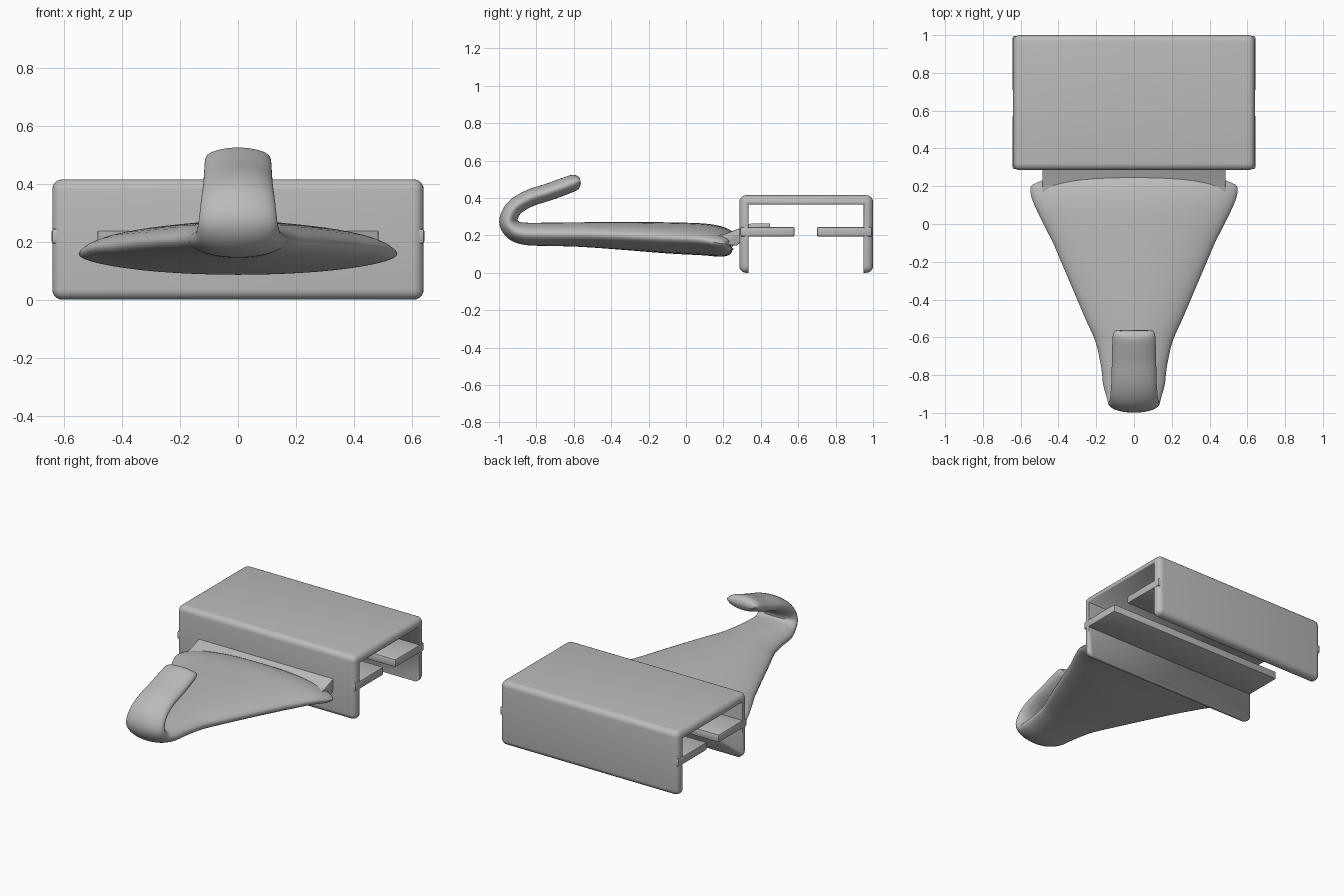
import bpy, bmesh, math
from mathutils import Vector

if "Cube" in bpy.data.objects:
    bpy.data.objects.remove(bpy.data.objects["Cube"])

grey = bpy.data.materials.new("plain grey")
grey.use_nodes = True
grey.diffuse_color = (0.5, 0.5, 0.5, 1)
grey.node_tree.nodes["Principled BSDF"].inputs["Base Color"].default_value = grey.diffuse_color


def finish(name, bm, angle=40):
    """Turn a bmesh into a smooth-shaded grey object."""
    bmesh.ops.recalc_face_normals(bm, faces=bm.faces)
    mesh = bpy.data.meshes.new(name)
    bm.to_mesh(mesh)
    bm.free()
    mesh.materials.append(grey)
    obj = bpy.data.objects.new(name, mesh)
    bpy.context.collection.objects.link(obj)
    bpy.ops.object.select_all(action="DESELECT")
    obj.select_set(True)
    bpy.context.view_layer.objects.active = obj
    bpy.ops.object.shade_smooth_by_angle(angle=math.radians(angle))
    return obj


def box(name, half_x, y, z, radius=0, segments=4):
    """Rounded box, centred on x, spanning the given y and z ranges."""
    bm = bmesh.new()
    bmesh.ops.create_cube(bm, size=1)
    for v in bm.verts:
        v.co = (v.co.x * 2 * half_x, y[v.co.y > 0], z[v.co.z > 0])
    if radius:
        bmesh.ops.bevel(bm, geom=bm.edges[:], offset=radius, segments=segments,
                        profile=0.5, affect="EDGES")
    return finish(name, bm)


# Channel bracket: rounded block hollowed from below and through both ends
bracket = box("channel_bracket", 0.64, (0.285, 1.0), (0, 0.415), 0.036, 5)
cutter = box("channel_cutter", 1, (0.335, 0.95), (-0.5, 0.365))
cutter.hide_render = True
hollow = bracket.modifiers.new("hollow", "BOOLEAN")
hollow.operation = "DIFFERENCE"
hollow.object = cutter
bpy.context.view_layer.objects.active = bracket
bpy.ops.object.modifier_apply(modifier=hollow.name)
bpy.data.objects.remove(cutter)

# Inner shelves
box("front_shelf", 0.642, (0.29, 0.58), (0.193, 0.245), 0.009, 2)
box("back_shelf", 0.642, (0.70, 0.995), (0.193, 0.245), 0.009, 2)

# Tongue joining the paddle to the bracket
profile = [(0.09, 0.19), (0.2, 0.205), (0.32, 0.25), (0.35, 0.265), (0.45, 0.265),
           (0.45, 0.235), (0.36, 0.222), (0.27, 0.145), (0.2, 0.15)]
bm = bmesh.new()
face = bm.faces.new([bm.verts.new((-0.485, y, z)) for y, z in profile])
side = bmesh.ops.extrude_face_region(bm, geom=[face])["geom"]
bmesh.ops.translate(bm, vec=(0.97, 0, 0),
                    verts=[g for g in side if isinstance(g, bmesh.types.BMVert)])
bmesh.ops.bevel(bm, geom=bm.edges[:], offset=0.006, segments=2, profile=0.5, affect="EDGES")
finish("tongue", bm)

# Paddle and hook stations: y, z, half width, half thickness
stations = [Vector(s) for s in (
    (0.265, 0.15, 0.51, 0.025), (0.25, 0.155, 0.545, 0.055),
    (0.2, 0.163, 0.545, 0.078), (0.1, 0.178, 0.512, 0.085),
    (-0.1, 0.187, 0.428, 0.083), (-0.3, 0.196, 0.343, 0.076),
    (-0.5, 0.203, 0.258, 0.068), (-0.62, 0.205, 0.205, 0.064),
    (-0.75, 0.206, 0.175, 0.062), (-0.85, 0.208, 0.163, 0.06),
    (-0.915, 0.225, 0.145, 0.055), (-0.95, 0.275, 0.135, 0.049),
    (-0.92, 0.345, 0.127, 0.046), (-0.84, 0.397, 0.12, 0.046),
    (-0.72, 0.437, 0.117, 0.046), (-0.61, 0.478, 0.114, 0.045),
    (-0.58, 0.489, 0.109, 0.035), (-0.565, 0.493, 0.1, 0.016))]


def spline(points, steps):
    """Smooth interpolation through the stations."""
    out = []
    for i in range(len(points) - 1):
        b, c = points[i], points[i + 1]
        a = points[max(i - 1, 0)]
        d = points[min(i + 2, len(points) - 1)]
        for k in range(steps):
            t = k / steps
            out.append(b + ((c - a) * t + (2 * a - 5 * b + 4 * c - d) * t ** 2
                            + (3 * b - a - 3 * c + d) * t ** 3) / 2)
    return out + [points[-1]]


path = spline(stations, 5)
count = 48
bm = bmesh.new()
rings = []
for i, (y, z, width, thick) in enumerate(path):
    step = path[min(i + 1, len(path) - 1)] - path[max(i - 1, 0)]
    along = Vector((step[0], step[1])).normalized()
    normal = Vector((along.y, -along.x))
    # the wide back edge bows outward in the middle
    bow = 0.05 * max(0, min(1, (y + 0.1) / 0.3))
    ring = []
    for k in range(count):
        a = math.tau * k / count
        c, s = math.cos(a), math.sin(a)
        offset = normal * thick * s
        ring.append(bm.verts.new((width * c, y + offset.x - bow * c ** 4, z + offset.y)))
    rings.append(ring)
for low, high in zip(rings, rings[1:]):
    for k in range(count):
        n = (k + 1) % count
        bm.faces.new((low[k], low[n], high[n], high[k]))
bm.faces.new(rings[0])
bm.faces.new(rings[-1])
finish("paddle_with_hook", bm, 50)
